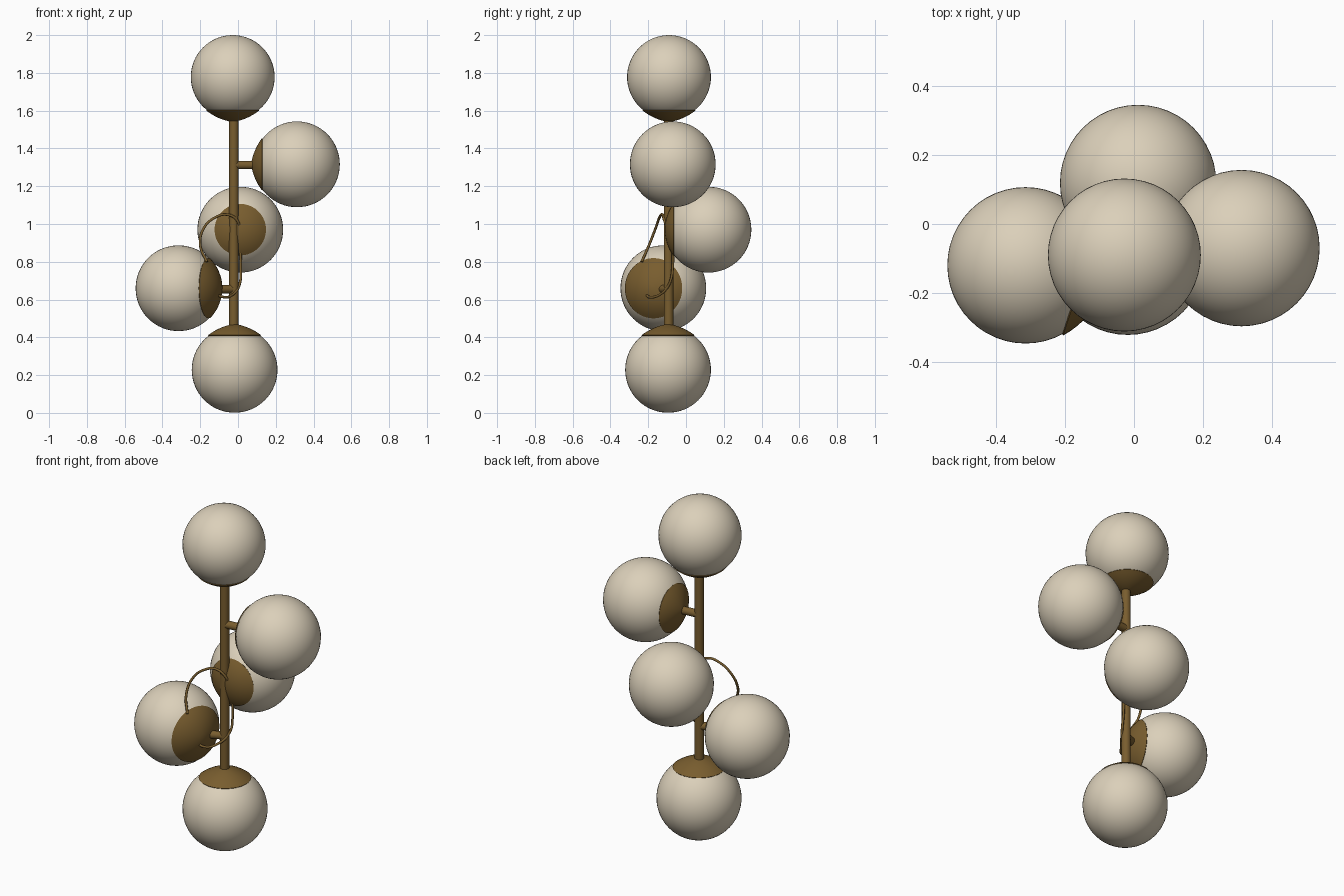
import bpy, bmesh, math
from mathutils import Vector

if "Cube" in bpy.data.objects:
    bpy.data.objects.remove(bpy.data.objects["Cube"])


def material(name, rgb):
    m = bpy.data.materials.new(name)
    m.diffuse_color = (*rgb, 1)
    m.use_nodes = True
    m.node_tree.nodes["Principled BSDF"].inputs["Base Color"].default_value = m.diffuse_color
    return m


CREAM = material("cream_glass", (0.71, 0.63, 0.49))
BRASS = material("aged_brass", (0.19, 0.11, 0.028))


def finish(bm, name, mat):
    bmesh.ops.recalc_face_normals(bm, faces=bm.faces)
    me = bpy.data.meshes.new(name)
    bm.to_mesh(me)
    bm.free()
    ob = bpy.data.objects.new(name, me)
    bpy.context.collection.objects.link(ob)
    me.materials.append(mat)
    bpy.context.view_layer.objects.active = ob
    ob.select_set(True)
    bpy.ops.object.shade_smooth_by_angle(angle=math.radians(40))
    ob.select_set(False)
    return ob


def globe(name, centre, r):
    bm = bmesh.new()
    bmesh.ops.create_uvsphere(bm, u_segments=48, v_segments=32, radius=r)
    finish(bm, name, CREAM).location = centre


def rod(name, a, b, r):
    a, b = Vector(a), Vector(b)
    bm = bmesh.new()
    bmesh.ops.create_cone(bm, cap_ends=True, segments=24, radius1=r, radius2=r,
                          depth=(b - a).length)
    ob = finish(bm, name, BRASS)
    ob.location = (a + b) / 2
    ob.rotation_euler = (b - a).to_track_quat('Z', 'Y').to_euler()


def cup(name, centre, r, axis, rim, neck):
    """Thin cap hugging the globe, rising slightly to a neck along the axis."""
    bm = bmesh.new()
    top = math.asin(rim / r)
    prof = [((r - 0.004) * math.sin(top), (r - 0.004) * math.cos(top))]
    for i in range(9):
        t = top * (1 - i / 8)
        rr = r + 0.004 + neck * (i / 8) ** 2
        prof.append((rr * math.sin(t), rr * math.cos(t)))
    vs = [bm.verts.new((x, 0, z)) for x, z in prof]
    es = [bm.edges.new(p) for p in zip(vs, vs[1:])]
    bmesh.ops.spin(bm, geom=vs + es, cent=(0, 0, 0), axis=(0, 0, 1),
                   angle=2 * math.pi, steps=40)
    bmesh.ops.remove_doubles(bm, verts=bm.verts, dist=0.0005)
    ob = finish(bm, name, BRASS)
    ob.location = centre
    ob.rotation_euler = Vector(axis).to_track_quat('Z', 'Y').to_euler()


# globes with their holding cups: name, centre, radius, cup axis, cup rim, neck
PX, PY = -0.022, -0.092
LAMPS = [
    ("top", (-0.028, -0.09, 1.778), 0.222, (0, 0, -1), 0.138, 0.012),
    ("upper_right", (0.312, -0.07, 1.316), 0.227, (-1, 0, 0), 0.136, 0.012),
    ("middle_back", (0.012, 0.119, 0.97), 0.227, (0, -1, 0), 0.134, 0.0),
    ("lower_left", (-0.315, -0.12, 0.66), 0.227, (0.95, -0.31, 0), 0.157, 0.004),
    ("bottom", (-0.018, -0.095, 0.228), 0.227, (0, 0, 1), 0.138, 0.012),
]
for n, c, r, axis, rim, neck in LAMPS:
    globe(n + "_globe", c, r)
    cup(n + "_cup", c, r, axis, rim, neck)

# central pole and short side arms
rod("pole", (PX, PY, 0.45), (PX, PY, 1.56), 0.025)
rod("upper_right_arm", (PX, PY, 1.312), (0.10, -0.08, 1.312), 0.022)
rod("lower_left_arm", (PX, PY, 0.655), (-0.12, -0.135, 0.655), 0.022)

# loose power cord looping round the pole
path = [(-0.165, -0.235, 0.80), (-0.20, -0.195, 0.89), (-0.18, -0.16, 0.98),
        (-0.12, -0.14, 1.035), (-0.06, -0.125, 1.05), (-0.005, -0.115, 1.02),
        (0.008, -0.08, 0.92), (0.014, -0.07, 0.78), (0.008, -0.09, 0.68),
        (-0.03, -0.14, 0.625), (-0.085, -0.20, 0.615), (-0.15, -0.20, 0.65)]
cu = bpy.data.curves.new("cord", 'CURVE')
cu.dimensions = '3D'
cu.bevel_depth = 0.007
cu.bevel_resolution = 2
cu.use_fill_caps = True
sp = cu.splines.new('BEZIER')
sp.bezier_points.add(len(path) - 1)
for p, co in zip(sp.bezier_points, path):
    p.co = co
    p.handle_left_type = p.handle_right_type = 'AUTO'
cu.materials.append(BRASS)
bpy.context.collection.objects.link(bpy.data.objects.new("cord", cu))
